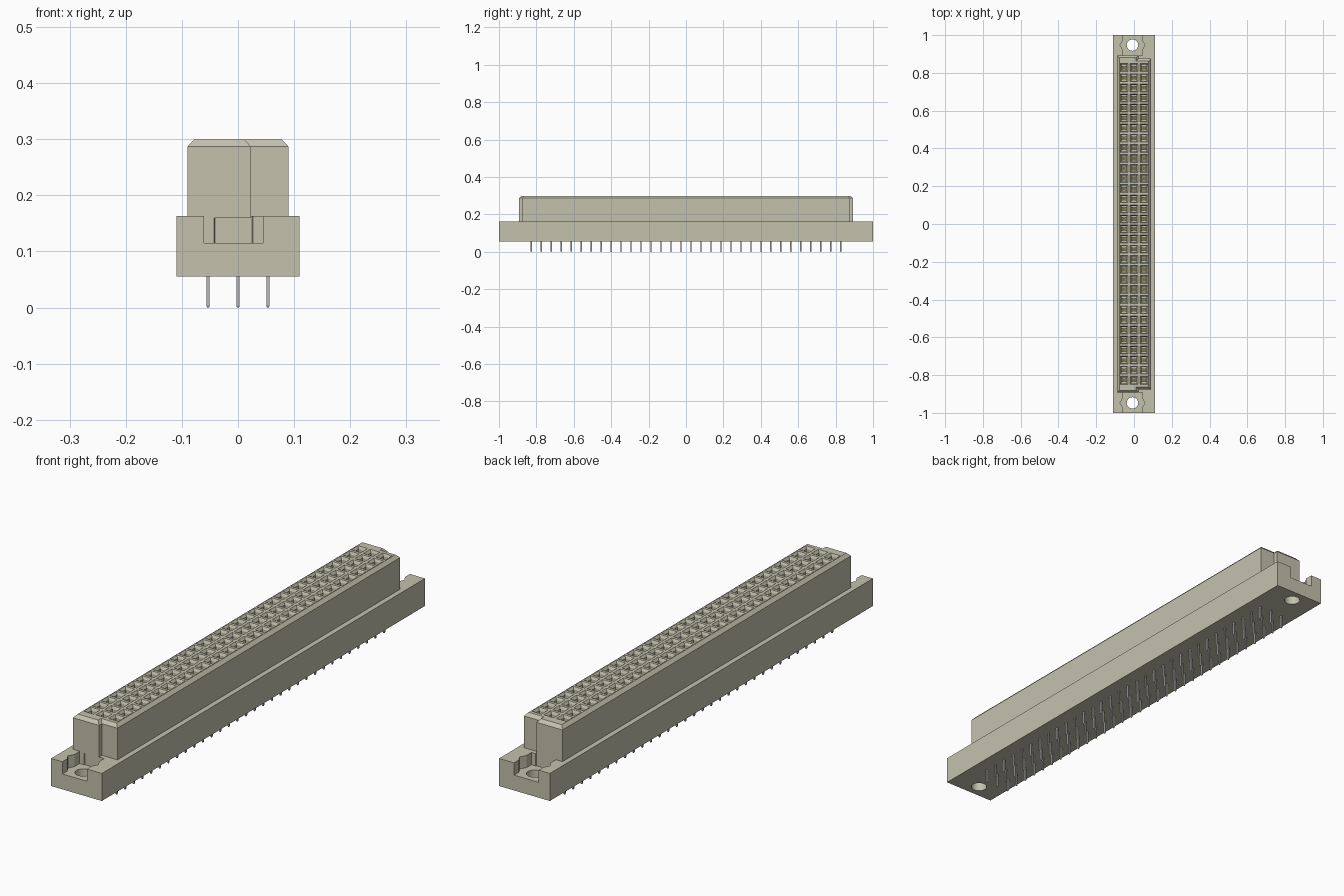
import bpy, bmesh, math
from mathutils import Matrix

if "Cube" in bpy.data.objects:
    bpy.data.objects.remove(bpy.data.objects["Cube"], do_unlink=True)

PITCH = 0.0534
ROWS, COLS = 32, 3
SITES = [((c - 1) * PITCH, (r - (ROWS - 1) / 2) * PITCH)
         for r in range(ROWS) for c in range(COLS)]
HOLE_X, HOLE_Y = -0.008, 0.947


def material(name, rgb, metallic=0.0):
    m = bpy.data.materials.new(name)
    m.use_nodes = True
    m.diffuse_color = (*rgb, 1)
    bsdf = m.node_tree.nodes["Principled BSDF"]
    bsdf.inputs["Base Color"].default_value = (*rgb, 1)
    bsdf.inputs["Roughness"].default_value = 0.6
    return m


BEIGE = material("beige plastic", (0.55, 0.54, 0.42))
GREY = material("grey metal", (0.48, 0.48, 0.48))
BRASS = material("brass contact", (0.50, 0.43, 0.10))


def loft(bm, rings):
    """Closed solid through stacked rings of (x, y, z) points."""
    loops = [[bm.verts.new(p) for p in ring] for ring in rings]
    n = len(loops[0])
    bm.faces.new(loops[0][::-1])
    bm.faces.new(loops[-1])
    for a, b in zip(loops, loops[1:]):
        for i in range(n):
            j = (i + 1) % n
            bm.faces.new((a[i], a[j], b[j], b[i]))


def rect(cx, cy, hx, hy, z):
    return [(cx - hx, cy - hy, z), (cx + hx, cy - hy, z),
            (cx + hx, cy + hy, z), (cx - hx, cy + hy, z)]


def circle(cx, cy, r, n, z):
    return [(cx + r * math.cos(2 * math.pi * i / n),
             cy + r * math.sin(2 * math.pi * i / n), z) for i in range(n)]


def make(name, solids, mat):
    """One object from a list of lofted solids."""
    bm = bmesh.new()
    for rings in solids:
        loft(bm, rings)
    bmesh.ops.recalc_face_normals(bm, faces=bm.faces)
    me = bpy.data.meshes.new(name)
    bm.to_mesh(me)
    bm.free()
    me.materials.append(mat)
    ob = bpy.data.objects.new(name, me)
    bpy.context.collection.objects.link(ob)
    return ob


def cut(target, solids):
    """Subtract disjoint solids from the target."""
    cutter = make("cutter", solids, BEIGE)
    cutter.hide_render = True
    mod = target.modifiers.new("cut", 'BOOLEAN')
    mod.operation, mod.solver, mod.object = 'DIFFERENCE', 'EXACT', cutter
    bpy.context.view_layer.objects.active = target
    bpy.ops.object.modifier_apply(modifier=mod.name)
    bpy.data.objects.remove(cutter, do_unlink=True)


# Mounting base with an open slot, nut pocket and screw hole at each end
base = make("mounting_base", [[rect(0, 0, 0.11, 1.0, 0.055),
                               rect(0, 0, 0.11, 1.0, 0.163)]], BEIGE)
FLOOR, ABOVE = 0.115, 0.2
ends = (-1, 1)
cut(base, [[rect(HOLE_X, s * 0.9965, 0.053, 0.1035, z) for z in (FLOOR, ABOVE)]
           for s in ends])
cut(base, [[circle(HOLE_X, s * HOLE_Y, 0.066, 6, z) for z in (FLOOR, ABOVE)]
           for s in ends])
cut(base, [[circle(HOLE_X, s * HOLE_Y, 0.03, 32, z) for z in (0.0, ABOVE)]
           for s in ends])


# Socket housing: keyed outline, chamfered top edge
def outline(z, d=0.0):
    x, key, long_y, short_y = 0.09 - d, 0.023 - d, 0.893 - d, 0.875 - d
    return [(-x, -long_y, z), (key, -long_y, z), (key, -short_y, z),
            (x, -short_y, z), (x, short_y, z), (key, short_y, z),
            (key, long_y, z), (-x, long_y, z)]


housing = make("socket_housing", [[outline(0.16), outline(0.287),
                                   outline(0.30, 0.012)]], BEIGE)

# Contact cavities with tapered lead-ins
cut(housing, [[rect(x, y, 0.014, 0.016, 0.20), rect(x, y, 0.014, 0.016, 0.290),
               rect(x, y, 0.021, 0.021, 0.30), rect(x, y, 0.021, 0.021, 0.32)]
              for x, y in SITES])

# Pairs of spring leaves inside each cavity
make("contact_leaves", [[rect(x + s * 0.0095, y, 0.0035, 0.010, 0.198),
                         rect(x + s * 0.0065, y, 0.0035, 0.010, 0.265),
                         rect(x + s * 0.0095, y, 0.0035, 0.010, 0.280)]
                        for x, y in SITES for s in ends], BRASS)

# Solder pins with tapered tips
make("solder_pins", [[rect(x, y, 0.0018, 0.0018, 0.0), rect(x, y, 0.003, 0.0035, 0.004),
                      rect(x, y, 0.003, 0.0035, 0.06)] for x, y in SITES], GREY)

# Smooth the screw holes only, keeping every other edge sharp
bpy.ops.object.select_all(action='DESELECT')
base.select_set(True)
bpy.context.view_layer.objects.active = base
bpy.ops.object.shade_smooth_by_angle(angle=math.radians(25))
